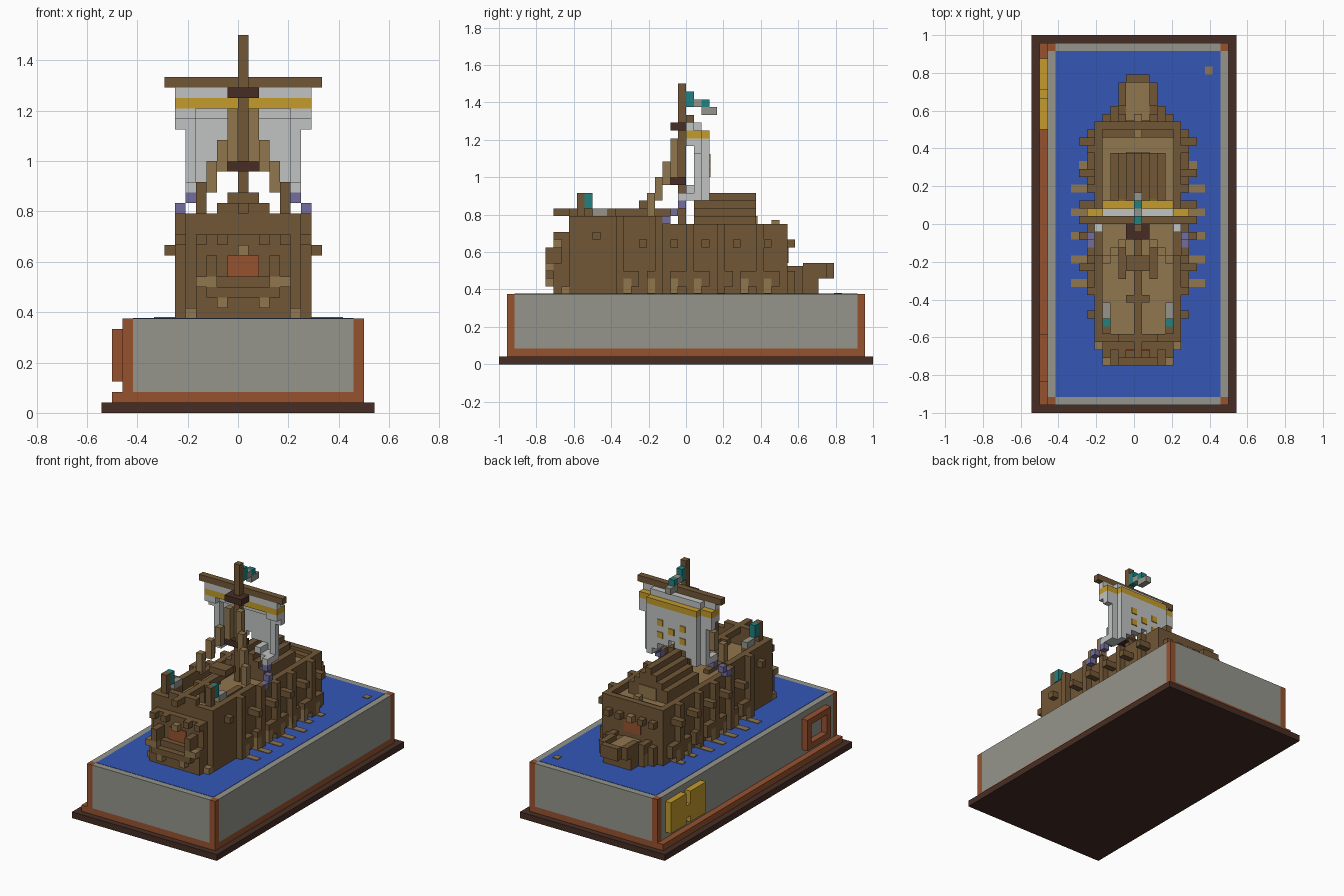
import bpy
import bmesh
from mathutils import Matrix, Vector

cube = bpy.data.objects.get("Cube")
if cube:
    bpy.data.objects.remove(cube, do_unlink=True)

UNIT = 1 / 24      # edge of one block
THIN = 0.15        # thickness of painted plates, in blocks


def colour(name, r, g, b):
    mat = bpy.data.materials.new(name)
    mat.use_nodes = True
    mat.diffuse_color = (r, g, b, 1)
    bsdf = mat.node_tree.nodes["Principled BSDF"]
    bsdf.inputs["Base Color"].default_value = (r, g, b, 1)
    bsdf.inputs["Roughness"].default_value = 0.9
    return mat


brown = colour("oak brown", .165, .095, .038)
tan = colour("light timber", .28, .18, .075)
orange = colour("red wood", .31, .085, .028)
dark = colour("dark wood", .062, .027, .018)
stone = colour("stone grey", .3, .3, .265)
blue = colour("water blue", .035, .095, .47)
cloth = colour("sail white", .53, .55, .54)
gold = colour("gold", .55, .33, .025)
teal = colour("teal", .015, .22, .22)
purple = colour("rope purple", .17, .155, .34)


def part(name, mat, *boxes, mirror=False):
    """One object made of boxes (x0, x1, y0, y1, z0, z1) in block units."""
    boxes = list(boxes)
    if mirror:
        boxes += [(1 - b[1], 1 - b[0], *b[2:]) for b in boxes]
    bm = bmesh.new()
    for x0, x1, y0, y1, z0, z1 in boxes:
        low, high = Vector((x0, y0, z0)), Vector((x1, y1, z1))
        place = Matrix.Translation((low + high) / 2 * UNIT)
        size = Matrix.Diagonal(((high - low) * UNIT).to_4d())
        size[3][3] = 1
        bmesh.ops.create_cube(bm, size=1, matrix=place @ size)
    mesh = bpy.data.meshes.new(name)
    bm.to_mesh(mesh)
    bm.free()
    mesh.materials.append(mat)
    obj = bpy.data.objects.new(name, mesh)
    bpy.context.collection.objects.link(obj)
    return obj


def block(x, y, z, height=1):
    return (x, x + 1, y, y + 1, z, z + height)


# Display base with framed stone sides and water on top
part("base_plate", dark, (-13, 13, -24, 24, 0, 1))
part("base_trim", orange, (-11, 12, -23, 23, 1, 2), (-12, -11, -23, 23, 1, 2))
part("corner_posts", orange, block(11, -23, 2, 7), block(11, 22, 2, 7), mirror=True)
part("stone_sides", stone, (-11, 12, -22, 22, 2, 9), (-10, 11, -23, 23, 2, 9))
part("water", blue, (-10, 11, -22, 22, 9, 9.05))

# Plain raised ornaments on one long side
part("gold_panels", gold, (-12, -11, 12, 16, 3, 8), (-12, -11, 17, 21, 3, 8),
     (-12, -11, 16, 17, 4, 6))
part("wood_frame", orange, (-12, -11, -20, -14, 3, 4), (-12, -11, -20, -14, 7, 8),
     block(-12, -20, 4, 3), block(-12, -15, 4, 3))

# Hull body, bulwarks and deck
part("hull", brown, (-5, 6, -15, 13, 9, 16.8))
part("deck", tan, (-4, 5, -14, 12, 16.8, 17))
part("end_walls", brown, (-5, 6, 12, 13, 16.8, 18), (-5, 6, -15, -14, 16.8, 19))
part("side_walls", brown, (5, 6, -14, 12, 16.8, 18), (5, 6, -14, -4, 18, 19), mirror=True)
part("hull_ribs", brown, *[block(6, y, 9, 9) for y in (0, 4, 9)],
     *[block(6, y, 9, 10) for y in (-9, -4)], mirror=True)
part("fore_bulkhead", brown, (-4, 5, 11, 12, 16.8, 17.5))

# Gun ports along both sides
part("side_guns", brown, *[(6, 8, y, y + 1, 15, 16) for y in range(-6, 11, 4)],
     block(6, -12, 16), mirror=True)

# Wale and oars, with blades lying on the water
oar_rows = range(-8, 11, 3)
part("wale_blocks", brown, *[block(6, y + 1, 10, 2) for y in oar_rows],
     *[block(6, y, 11) for y in oar_rows], mirror=True)
part("oar_roots", tan, *[block(6, y, 9, 2) for y in oar_rows], mirror=True)
part("oar_blades", tan, *[(7, 8 if y > 5 else 9, y, y + 1, 9.05, 9 + THIN)
                          for y in oar_rows], mirror=True)
part("floating_plank", tan, (9, 10, 19, 20, 9.05, 9 + THIN))

# Beaked bow
part("bow", brown, (-4, 5, 13, 14, 9, 12), (-3, 4, 13, 15, 9, 12),
     (-2, 3, 15, 17, 9, 11.8), (-2, 3, 16, 18, 11, 12), (-1, 2, 18, 19, 11, 13))
part("bow_rail", brown, (2, 3, 15, 18, 11.8, 13), (3, 4, 13, 15, 12, 12.6), mirror=True)
part("bow_deck", tan, (-1, 2, 13, 18, 12, 12 + THIN))
part("bow_foot", tan, block(2, 16, 9), block(3, 14, 9, 2), mirror=True)
part("bow_window", orange, (-1, 2, 13, 13 + THIN, 13, 15))
part("bow_window_knob", tan, block(0, 13, 15))
part("bow_studs", brown, block(2, 13, 15), block(4, 13, 15), mirror=True)

# Stern gallery
part("stern", brown, (-4, 5, -16, -15, 9, 17), (-4, 5, -17, -16, 9, 13))
part("stern_balcony", brown, (-3, 4, -18, -17, 11, 12), (-3, -2, -18, -16, 13, 15),
     (3, 4, -18, -16, 13, 15))
part("stern_lamps", tan, (3, 5, -18, -17, 12, 13), block(2, -18, 10), mirror=True)
part("stern_foot", tan, (4, 6, -16, -15, 9, 10), mirror=True)
part("stern_window", orange, (-1, 2, -16 - THIN, -16, 13, 15))
part("stern_window_knob", tan, block(0, -17, 15))
part("stern_studs", brown, block(2, -17, 16), block(4, -17, 16), mirror=True)

# Aft beam, lantern posts and deck guns
part("aft_beam", brown, (0, 1, -17, -2, 19, 20), (-1, 2, -10, -9, 19, 20),
     (-2, 3, -15, -14, 19, 20), (-1, 2, -6, -4, 20, 21), (0, 1, -10, -9, 17, 19))
part("lantern_posts", brown, block(4, -14, 17, 5), mirror=True)
part("lanterns", teal, block(4, -13, 20, 2), mirror=True)
part("deck_guns", stone, (4, 5, -12, -10, 19, 20), mirror=True)
part("gun_stands", brown, (4, 5, -13, -10, 17, 19), mirror=True)
part("deck_benches", brown, (2, 3, -7, -3, 17, 17.6), mirror=True)

# Cabin with a stepped roof
part("cabin", brown, *[(-3 + step, 4 - step, 1, 9, 17, 19 + step) for step in range(4)])
part("cabin_door", tan, (-1, 2, 9, 9 + THIN, 17, 19))
part("deck_post", tan, block(0, 11, 17, 1.5))

# Mast, yard and dark bands
part("mast", brown, (0, 1, -1, 0, 17, 36))
part("yard", brown, (-7, 8, 0, 1, 31, 32))
part("mast_bands", dark, (-1, 2, -2, 0, 30, 31), (-1, 2, -2, 0, 23, 24))

# Billowing sail, column by column from the middle outwards
sail, stripe = [], []
for dx in range(7):
    x = dx
    depth = 2 if dx < 5 else 1
    bottom = (24, 23, 23, 22, 21, 21, 27)[dx - 1 if dx > 4 else dx]
    if dx == 6:
        bottom = 27
    # the column leans back to the yard at the top
    sail += [(x, x + 1, depth, depth + 1, bottom, 29),
             (x, x + 1, depth - 1, depth, 28, 29),
             (x, x + 1, 0, depth, 30, 31)]
    if 2 < dx < 6:
        sail.append((x, x + 1, 0, depth, bottom, bottom + 1))
    stripe.append((x, x + 1, 0, depth + 1, 29, 30))
# left and right halves share the middle column
part("sail", cloth, *sail, mirror=True)
part("sail_stripe", gold, *stripe, mirror=True)
part("sail_emblem", gold, (0, 1, 3, 3 + THIN, 25, 26), (2, 3, 3, 3 + THIN, 26, 27),
     (2, 3, 3, 3 + THIN, 24, 25), mirror=True)
part("sail_corners", cloth, block(5, -1, 21), mirror=True)

# Stays and sheets, stepped like stairs
part("stays", tan, block(1, -2, 24, 5), block(2, -3, 23, 3), block(3, -4, 21, 3),
     block(4, -5, 19, 3), mirror=True)
part("sheets", purple, block(5, -1, 20), block(6, -2, 19), block(6, -3, 18), mirror=True)

# Pennant
part("pennant", teal, block(0, 0, 33, 2), block(0, 2, 33))
part("pennant_edge", stone, block(0, 1, 33), (0, 1, 2, 4, 32, 33))
